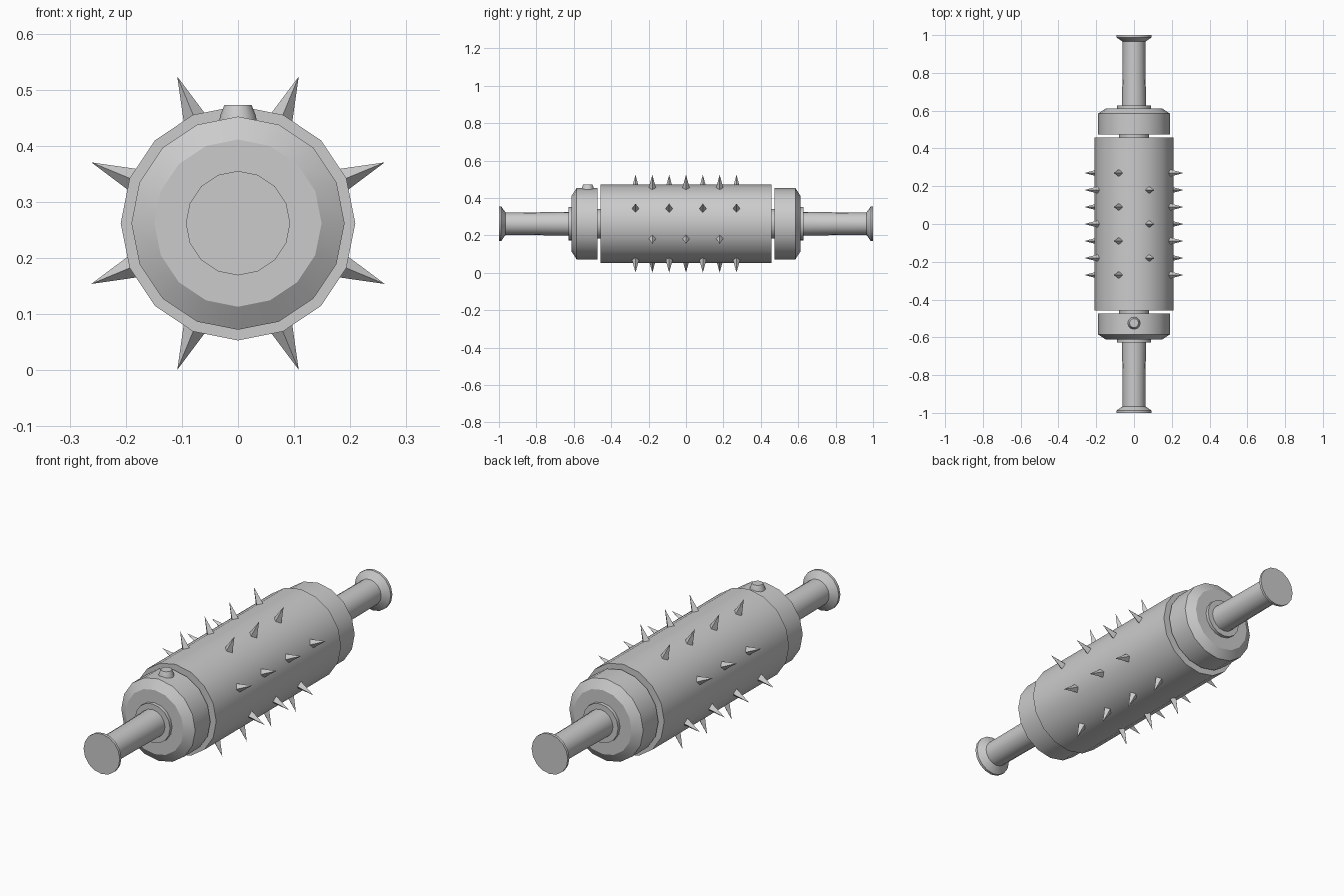
import bpy, bmesh, math
from mathutils import Vector, Matrix

if "Cube" in bpy.data.objects:
    bpy.data.objects.remove(bpy.data.objects["Cube"])

AXIS_Z = 0.262
SIDES = 16


def finish(name, bm, angle=None):
    bmesh.ops.recalc_face_normals(bm, faces=bm.faces)
    me = bpy.data.meshes.new(name)
    bm.to_mesh(me)
    bm.free()
    ob = bpy.data.objects.new(name, me)
    bpy.context.collection.objects.link(ob)
    if angle:
        bpy.ops.object.select_all(action='DESELECT')
        ob.select_set(True)
        bpy.context.view_layer.objects.active = ob
        bpy.ops.object.shade_smooth_by_angle(angle=math.radians(angle))
    return ob


def turned(name, profile, sides=SIDES, origin=(0, 0, AXIS_Z), axis='Y'):
    """Closed turned solid from (distance along axis, radius) points."""
    bm = bmesh.new()
    rings = []
    for d, r in profile:
        ring = []
        for i in range(sides):
            a = 2 * math.pi * i / sides
            u, v = r * math.cos(a), r * math.sin(a)
            p = Vector((u, d, v)) if axis == 'Y' else Vector((u, v, d))
            ring.append(bm.verts.new(p + Vector(origin)))
        rings.append(ring)
    for a, b in zip(rings, rings[1:]):
        for i in range(sides):
            j = (i + 1) % sides
            bm.faces.new((a[i], a[j], b[j], b[i]))
    bm.faces.new(rings[0])
    bm.faces.new(rings[-1])
    return finish(name, bm, 30)


# roller drum
turned("roller_drum", [(-0.458, 0.209), (0.458, 0.209)])

# end caps, axle stubs and flared handles at both ends
for s, side in ((-1, "front"), (1, "back")):
    def end(part, pts):
        turned(f"{side}_{part}", [(s * d, r) for d, r in pts])
    end("axle", [(0.45, 0.08), (0.48, 0.08)])
    end("cap", [(0.474, 0.19), (0.585, 0.19), (0.612, 0.149)])
    end("collar", [(0.605, 0.09), (0.627, 0.09)])
    end("handle", [(0.62, 0.064), (0.80, 0.061), (0.965, 0.060),
                   (0.988, 0.093), (1.0, 0.093)])

# button on the front cap
turned("button", [(0.435, 0.035), (0.453, 0.032), (0.473, 0.024)],
       12, (0, -0.525, 0), 'Z')

# eight staggered rows of spikes
bm = bmesh.new()
base_r, tip_r = 0.185, 0.283
for row in range(8):
    a = math.radians(22.5 + 45 * row)
    out = Vector((math.cos(a), 0, math.sin(a)))
    rot = Vector((0, 0, 1)).rotation_difference(out).to_matrix().to_4x4()
    # keep one base corner on the roller's length direction
    tang = Vector((0, 1, 0)).cross(out)
    rot = Matrix((tang, Vector((0, 1, 0)), out)).transposed().to_4x4()
    for y in ((-0.27, -0.09, 0.09, 0.27) if row % 2 == 0 else (-0.18, 0, 0.18)):
        mid = out * (base_r + tip_r) / 2 + Vector((0, y, AXIS_Z))
        bmesh.ops.create_cone(bm, cap_ends=True, segments=4, radius1=0.025,
                              radius2=0, depth=tip_r - base_r,
                              matrix=Matrix.Translation(mid) @ rot)
bmesh.ops.remove_doubles(bm, verts=bm.verts, dist=0.0001)
finish("spikes", bm)
